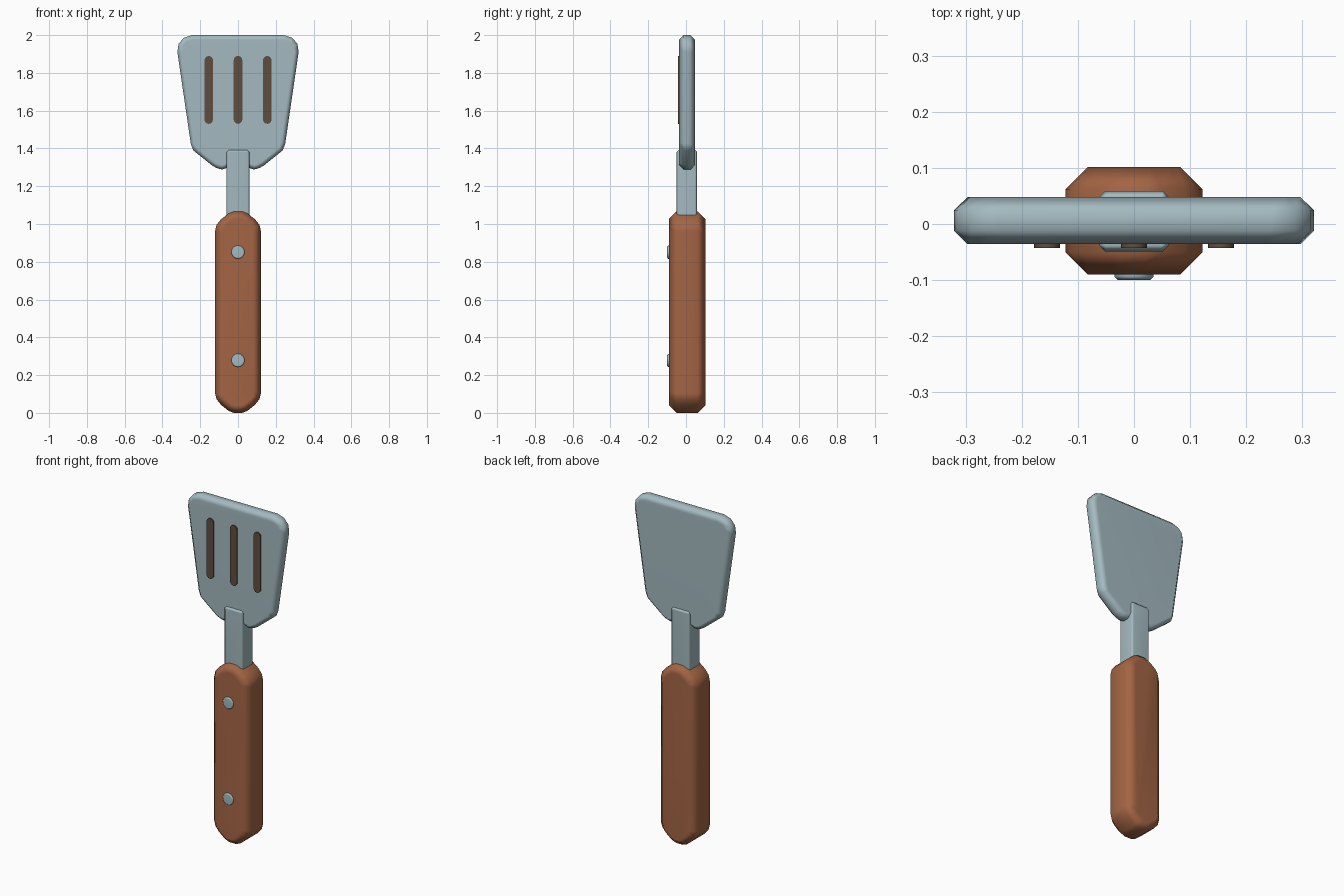
import bpy
import bmesh
from math import sin, cos, pi, radians

cube = bpy.data.objects.get("Cube")
if cube:
    bpy.data.objects.remove(cube, do_unlink=True)


def material(name, rgb):
    m = bpy.data.materials.new(name)
    m.use_nodes = True
    m.diffuse_color = (*rgb, 1)
    bsdf = m.node_tree.nodes["Principled BSDF"]
    bsdf.inputs["Base Color"].default_value = (*rgb, 1)
    bsdf.inputs["Roughness"].default_value = 0.6
    return m


steel = material("steel", (0.37, 0.49, 0.53))
wood = material("warm wood", (0.37, 0.13, 0.058))
dark = material("dark slot", (0.115, 0.075, 0.05))


def mirrored(half):
    """Close a right-hand outline by reflecting it in x."""
    return half + [(-x, z) for x, z in reversed(half)]


def slab(name, outline, y0, y1, mat, bevel=0.0):
    """Extrude an x-z outline from y0 to y1 and chamfer both rims."""
    bm = bmesh.new()
    face = bm.faces.new([bm.verts.new((x, y0, z)) for x, z in outline])
    new = bmesh.ops.extrude_face_region(bm, geom=[face], use_keep_orig=True)
    for v in new["geom"]:
        if isinstance(v, bmesh.types.BMVert):
            v.co.y = y1
    bmesh.ops.recalc_face_normals(bm, faces=bm.faces)
    if bevel:
        rims = [e for e in bm.edges if abs(e.verts[0].co.y - e.verts[1].co.y) < 1e-5]
        bmesh.ops.bevel(bm, geom=rims, offset=bevel, segments=1,
                        affect='EDGES', clamp_overlap=False)
    mesh = bpy.data.meshes.new(name)
    bm.to_mesh(mesh)
    bm.free()
    mesh.materials.append(mat)
    ob = bpy.data.objects.new(name, mesh)
    bpy.context.collection.objects.link(ob)
    bpy.ops.object.select_all(action='DESELECT')
    ob.select_set(True)
    bpy.context.view_layer.objects.active = ob
    bpy.ops.object.shade_smooth_by_angle(angle=radians(50))
    wn = ob.modifiers.new("Weighted normals", 'WEIGHTED_NORMAL')
    wn.keep_sharp = True
    return ob


def capsule(cx, z0, z1, r, steps=6):
    """Upright rounded bar outline; a circle when z1 - z0 equals 2r."""
    top = [(cx + r * cos(pi * i / steps), z1 - r + r * sin(pi * i / steps))
           for i in range(steps + 1)]
    low = [(cx - r * cos(pi * i / steps), z0 + r - r * sin(pi * i / steps))
           for i in range(steps + 1)]
    if z1 - z0 - 2 * r < 1e-4:
        low = low[1:-1]
    return top + low


# Blade: flared plate with rounded shoulders
slab("blade", mirrored([
    (0.243, 2.0), (0.287, 1.986), (0.315, 1.953), (0.321, 1.91),
    (0.25, 1.425), (0.237, 1.39), (0.14, 1.312), (0.115, 1.297),
    (0.085, 1.288), (0.05, 1.30)]), -0.036, 0.048, steel, 0.024)

# Neck: sunk into the handle and the blade
slab("neck", mirrored([(0.05, 1.392), (0.062, 1.38), (0.062, 0.95)]),
     -0.049, 0.059, steel, 0.011)

# Handle: chunky chamfered grip with rounded ends
slab("handle", mirrored([
    (0.022, 1.067), (0.05, 1.056), (0.09, 1.025), (0.114, 0.995), (0.122, 0.96),
    (0.122, 0.105), (0.114, 0.073), (0.09, 0.043), (0.05, 0.011), (0.022, 0.0)]),
    -0.09, 0.102, wood, 0.04)

# Slots: thin dark plates on the blade front
for side, x in (("right", -0.155), ("middle", 0), ("left", 0.155)):
    slab(f"slot_{side}", capsule(x, 1.53, 1.89, 0.023), -0.043, -0.035, dark)

# Rivets on the handle front
for place, z in (("lower", 0.278), ("upper", 0.851)):
    slab(f"rivet_{place}", capsule(0, z - 0.035, z + 0.035, 0.035, 8),
         -0.1, -0.075, steel, 0.006)
